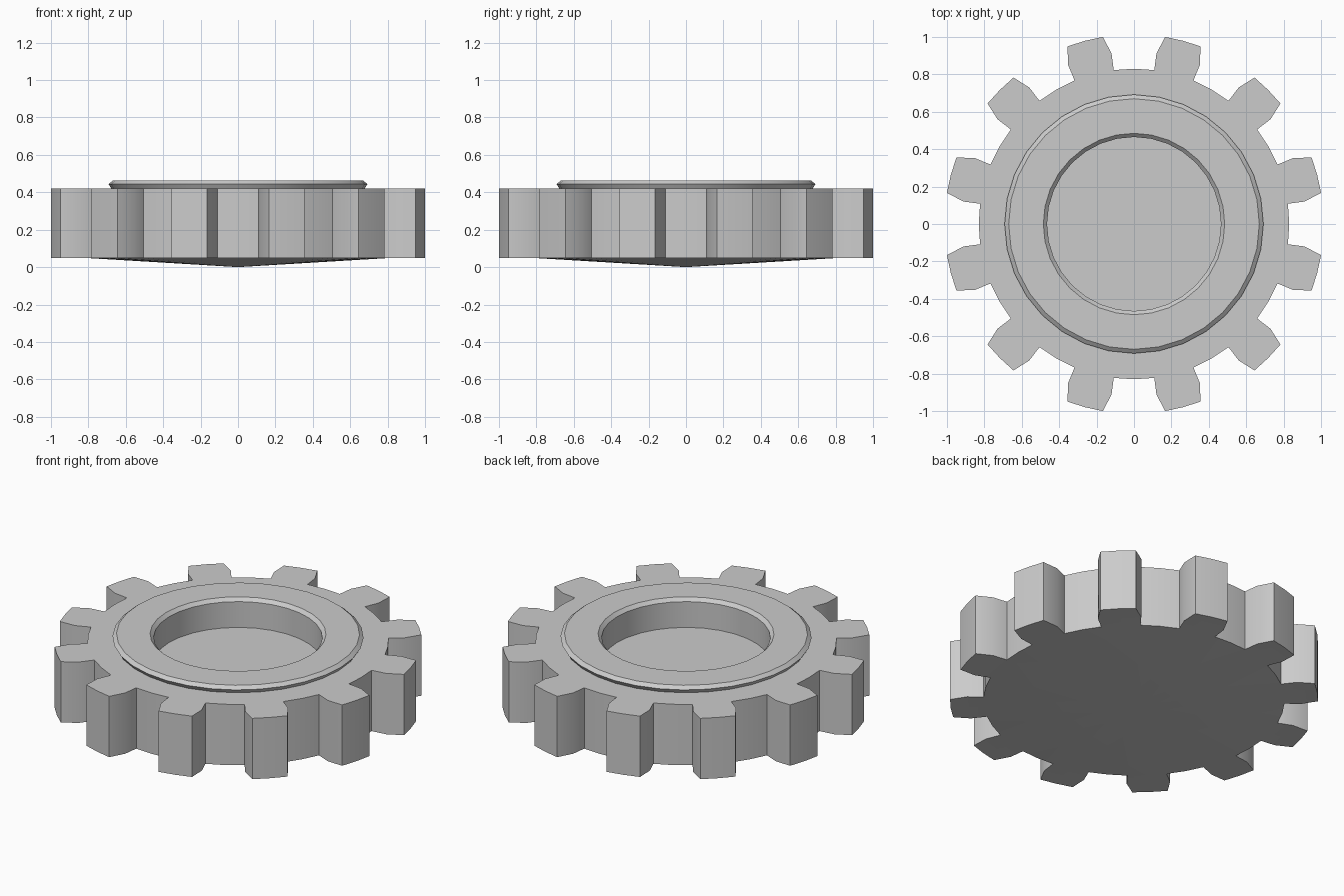
import bpy, bmesh
from math import radians, sin, cos, tau

if "Cube" in bpy.data.objects:
    bpy.data.objects.remove(bpy.data.objects["Cube"], do_unlink=True)

TEETH = 12
SIDES = 32
Z_BASE, Z_TOP = 0.05, 0.42
R_ROOT, R_COLLAR = 0.83, 0.677

grey = bpy.data.materials.new("plain grey")
grey.use_nodes = True
grey.diffuse_color = (0.6, 0.6, 0.6, 1)
grey.node_tree.nodes["Principled BSDF"].inputs["Base Color"].default_value = (0.6, 0.6, 0.6, 1)


def polar(r, angle, z):
    return (r * cos(angle), r * sin(angle), z)


def finish(bm, name):
    """Turn a bmesh into a smooth-by-angle object."""
    bmesh.ops.recalc_face_normals(bm, faces=bm.faces[:])
    mesh = bpy.data.meshes.new(name)
    bm.to_mesh(mesh)
    bm.free()
    mesh.materials.append(grey)
    obj = bpy.data.objects.new(name, mesh)
    bpy.context.collection.objects.link(obj)
    bpy.ops.object.select_all(action="DESELECT")
    obj.select_set(True)
    bpy.context.view_layer.objects.active = obj
    bpy.ops.object.shade_smooth_by_angle(angle=radians(30))
    return obj


# Toothed body: one tooth plus half gap as (degrees, radius), repeated around
tooth = [(-7.5, R_ROOT), (-7.5, 0.92), (-5.55, 1.014), (0, 1.014),
         (5.55, 1.014), (7.5, 0.92), (7.5, R_ROOT), (15, R_ROOT)]
outline = [(radians(15 + 30 * k + a), r) for k in range(TEETH) for a, r in tooth]
bm = bmesh.new()
low = [bm.verts.new(polar(r, a, Z_BASE)) for a, r in outline]
high = [bm.verts.new(polar(r, a, Z_TOP)) for a, r in outline]
n = len(outline)
for i in range(n):
    j = (i + 1) % n
    bm.faces.new((low[i], low[j], high[j], high[i]))

# Flat undersides of the teeth and the shallow cone between them
apex = bm.verts.new((0, 0, 0))
step = len(tooth)
for k in range(0, n, step):
    bm.faces.new(low[k:k + step - 1])
root = [v for i, v in enumerate(low) if i % step in (0, step - 2, step - 1)]
for a, b in zip(root, root[1:] + root[:1]):
    bm.faces.new((a, b, apex))

# Top face with a round opening for the collar
ring = [bm.verts.new(polar(R_COLLAR, tau * i / SIDES, Z_TOP)) for i in range(SIDES)]
edges = [bm.edges.new((ring[i - 1], ring[i])) for i in range(SIDES)]
edges += [bm.edges.get((high[i - 1], high[i])) for i in range(n)]
bmesh.ops.triangle_fill(bm, edges=edges, use_beauty=True, normal=(0, 0, 1))
finish(bm, "toothed_body")

# Raised collar with bevelled rims and the round recess, as one turned profile
profile = [(R_COLLAR, Z_TOP), (0.692, 0.444), (0.67, 0.462),
           (0.485, 0.462), (0.465, 0.442), (0.465, 0.285)]
bm = bmesh.new()
rings = [[bm.verts.new(polar(r, tau * i / SIDES, z)) for i in range(SIDES)]
         for r, z in profile]
for outer, inner in zip(rings, rings[1:]):
    for i in range(SIDES):
        bm.faces.new((outer[i - 1], outer[i], inner[i], inner[i - 1]))
floor = bm.faces.new(rings[-1])
collar = finish(bm, "collar_and_recess")

# The turned surface is open below, so make sure its floor faces up
if collar.data.polygons[len(collar.data.polygons) - 1].normal.z < 0:
    collar.data.flip_normals()
